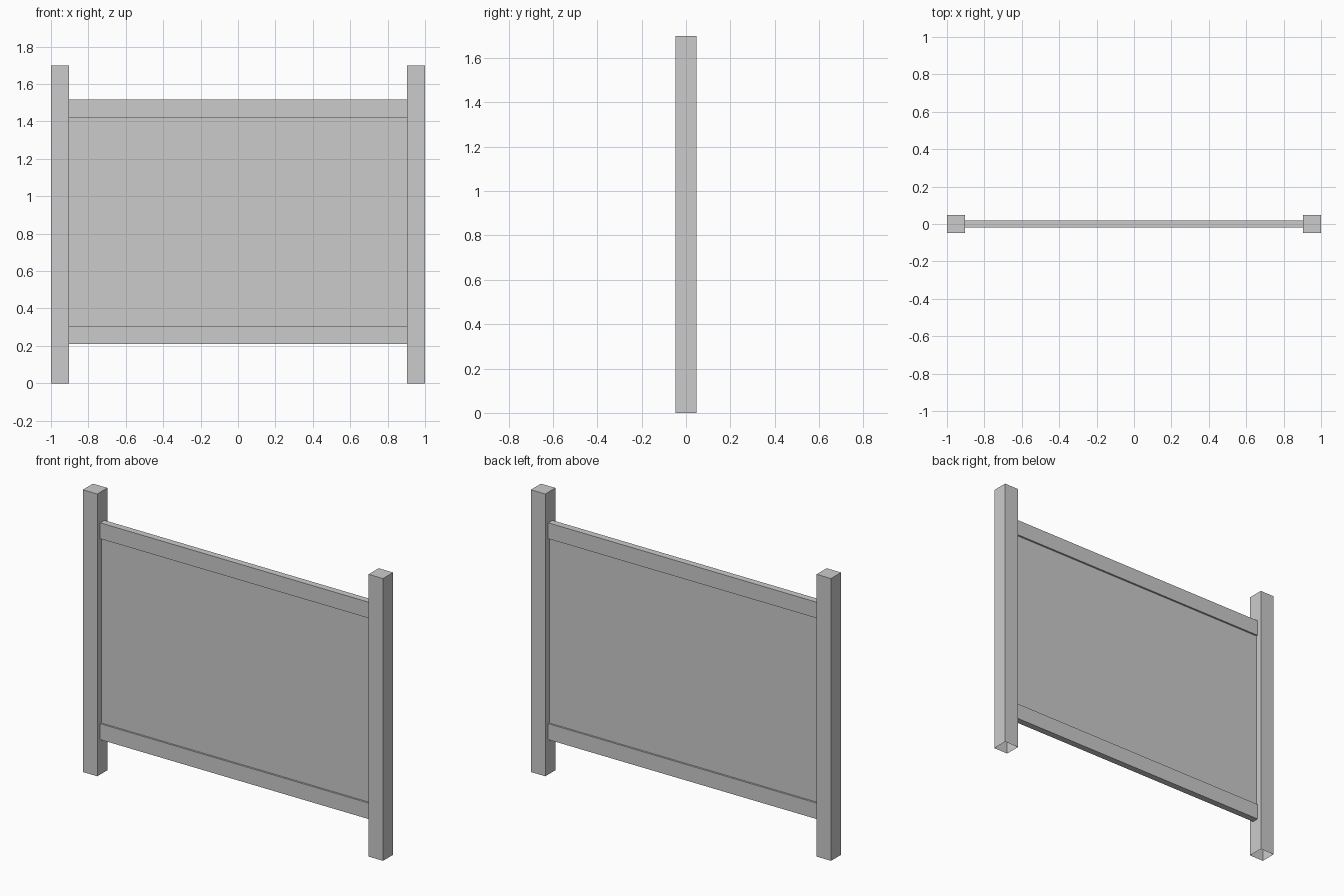
import bpy, bmesh

if "Cube" in bpy.data.objects:
    bpy.data.objects.remove(bpy.data.objects["Cube"])


def box(name, x, y, z, open_faces=()):
    """Box from (min, max) ranges; faces pointing along open_faces are removed."""
    bm = bmesh.new()
    bmesh.ops.create_cube(bm, size=1)
    for v in bm.verts:
        v.co = [r[0] if c < 0 else r[1] for c, r in zip(v.co, (x, y, z))]
    bm.normal_update()
    gone = [f for f in bm.faces
            if any(f.normal[axis] * sign > 0.9 for axis, sign in open_faces)]
    bmesh.ops.delete(bm, geom=gone, context='FACES')
    mesh = bpy.data.meshes.new(name)
    bm.to_mesh(mesh)
    bm.free()
    obj = bpy.data.objects.new(name, mesh)
    bpy.context.collection.objects.link(obj)
    return obj


POST = 0.096              # square post width
INNER = 1 - POST          # inner face of the posts
RAIL_Y = (-0.02, 0.02)
LOW, HIGH = (0.21, 0.306), (1.42, 1.516)

# Posts, open at the foot
for side, x in (("left", (-1, -INNER)), ("right", (INNER, 1))):
    box(side + "_post", x, (-POST / 2, POST / 2), (0, 1.70), [(2, -1)])

# Rails between the posts
span = (-INNER, INNER)
box("bottom_rail", span, RAIL_Y, LOW)
box("top_rail", span, RAIL_Y, HIGH)

# Thin infill panel between the rails
box("panel", span, (-0.009, 0.009), (LOW[1], HIGH[0]))
